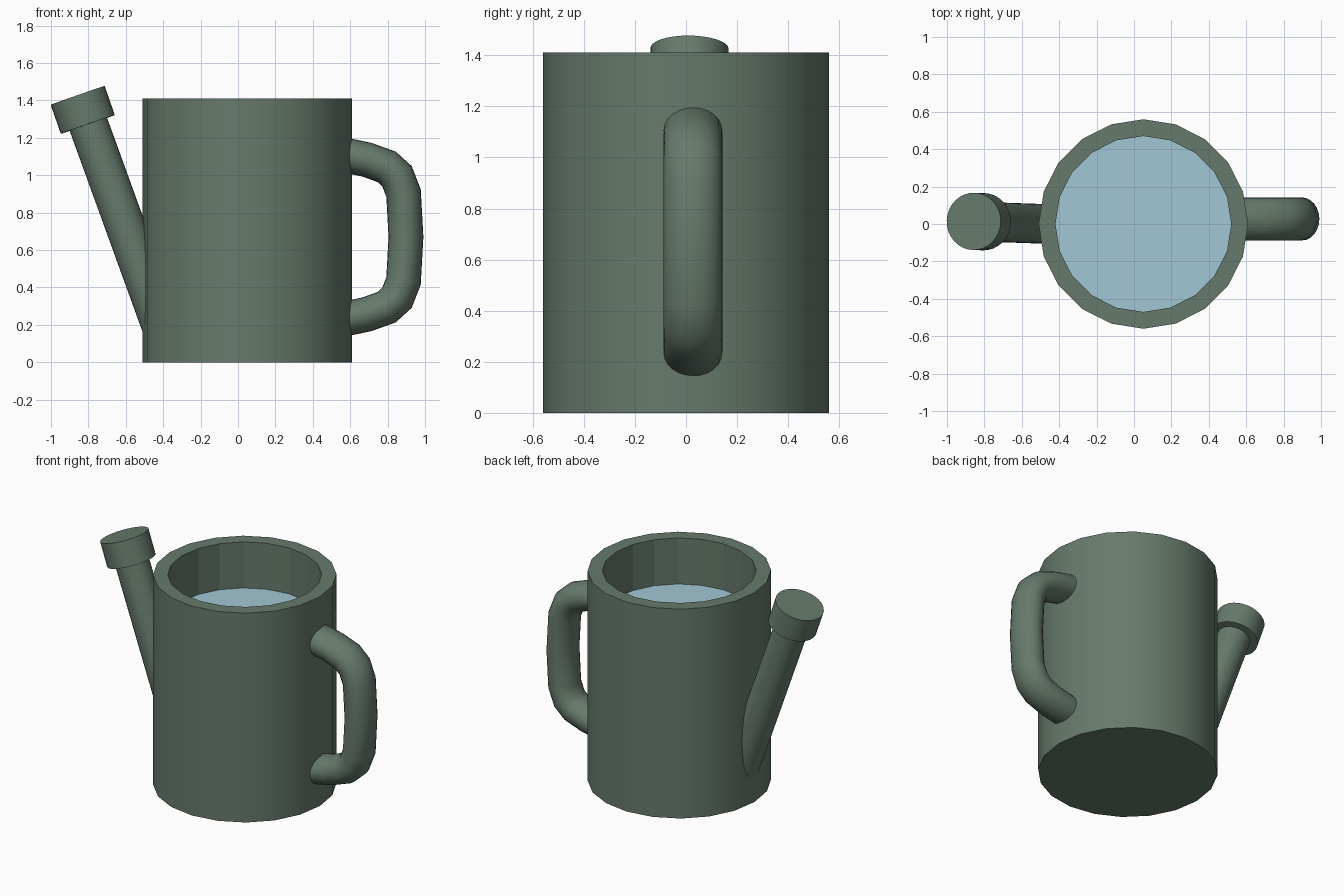
import bpy, bmesh, math
from mathutils import Vector

if "Cube" in bpy.data.objects:
    bpy.data.objects.remove(bpy.data.objects["Cube"])


def material(name, rgb):
    m = bpy.data.materials.new(name)
    m.diffuse_color = (*rgb, 1)
    m.use_nodes = True
    m.node_tree.nodes["Principled BSDF"].inputs["Base Color"].default_value = m.diffuse_color
    return m


GREEN = material("green_paint", (0.135, 0.195, 0.15))
BLUE = material("water_blue", (0.36, 0.57, 0.66))


def finish(bm, name, mat):
    bmesh.ops.recalc_face_normals(bm, faces=bm.faces)
    me = bpy.data.meshes.new(name)
    bm.to_mesh(me)
    bm.free()
    ob = bpy.data.objects.new(name, me)
    bpy.context.collection.objects.link(ob)
    me.materials.append(mat)
    return ob


def smooth(ob):
    bpy.ops.object.select_all(action='DESELECT')
    ob.select_set(True)
    bpy.context.view_layer.objects.active = ob
    bpy.ops.object.shade_smooth_by_angle(angle=math.radians(40))


def ring(bm, r, z, n=20, cx=0.05):
    return [bm.verts.new((cx + r * math.cos(2 * math.pi * i / n),
                          r * math.sin(2 * math.pi * i / n), z)) for i in range(n)]


def bridge(bm, a, b):
    n = len(a)
    return [bm.faces.new((a[i], a[(i + 1) % n], b[(i + 1) % n], b[i])) for i in range(n)]


def rod(name, start, end, radius):
    start, end = Vector(start), Vector(end)
    axis = end - start
    bpy.ops.mesh.primitive_cylinder_add(
        vertices=32, radius=radius, depth=axis.length, location=(start + end) / 2,
        rotation=axis.to_track_quat('Z', 'Y').to_euler())
    ob = bpy.context.object
    ob.name = name
    ob.data.materials.append(GREEN)
    smooth(ob)


# Can body: 20 sides, smooth outside, faceted inside, open down to the water
R, R_IN, TOP, WATER = 0.56, 0.47, 1.41, 1.10
bm = bmesh.new()
base, rim = ring(bm, R, 0), ring(bm, R, TOP)
lip, inner = ring(bm, R_IN, TOP), ring(bm, R_IN, WATER)
bm.faces.new(base[::-1])
for f in bridge(bm, base, rim):
    f.smooth = True
bridge(bm, rim, lip)
bridge(bm, lip, inner)
finish(bm, "can_body", GREEN)

# Water surface
bm = bmesh.new()
f = bm.faces.new(ring(bm, R_IN, WATER))
water = finish(bm, "water", BLUE)
if water.data.polygons[0].normal.z < 0:
    water.data.flip_normals()

# Spout and its head
rod("spout", (-0.375, -0.003, 0.10), (-0.81, 0.012, 1.30), 0.106)
rod("spout_head", (-0.803, 0.012, 1.272), (-0.857, 0.014, 1.427), 0.153)

# Handle: oval section swept along a path mirrored top to bottom
half = [(0.56, 1.108), (0.61, 1.10), (0.69, 1.083), (0.795, 1.045),
        (0.85, 0.995), (0.885, 0.905), (0.898, 0.67)]
MID = 0.67
path = [Vector((x, 0.027, z)) for x, z in half]
path += [Vector((p.x, p.y, 2 * MID - p.z)) for p in path[-2::-1]]
bm = bmesh.new()
rings = []
N = 24
for i, p in enumerate(path):
    d_in = (p - path[i - 1]).normalized() if i else (path[1] - p).normalized()
    d_out = (path[i + 1] - p).normalized() if i < len(path) - 1 else d_in
    t = (d_in + d_out).normalized()
    side = Vector((-t.z, 0, t.x)) * 0.093 / max(t.dot(d_in), 0.5)
    rings.append([bm.verts.new(p + side * math.cos(2 * math.pi * k / N)
                               + Vector((0, 0.115, 0)) * math.sin(2 * math.pi * k / N))
                  for k in range(N)])
for a, b in zip(rings, rings[1:]):
    bridge(bm, a, b)
bm.faces.new(rings[0])
bm.faces.new(rings[-1])
smooth(finish(bm, "handle", GREEN))
